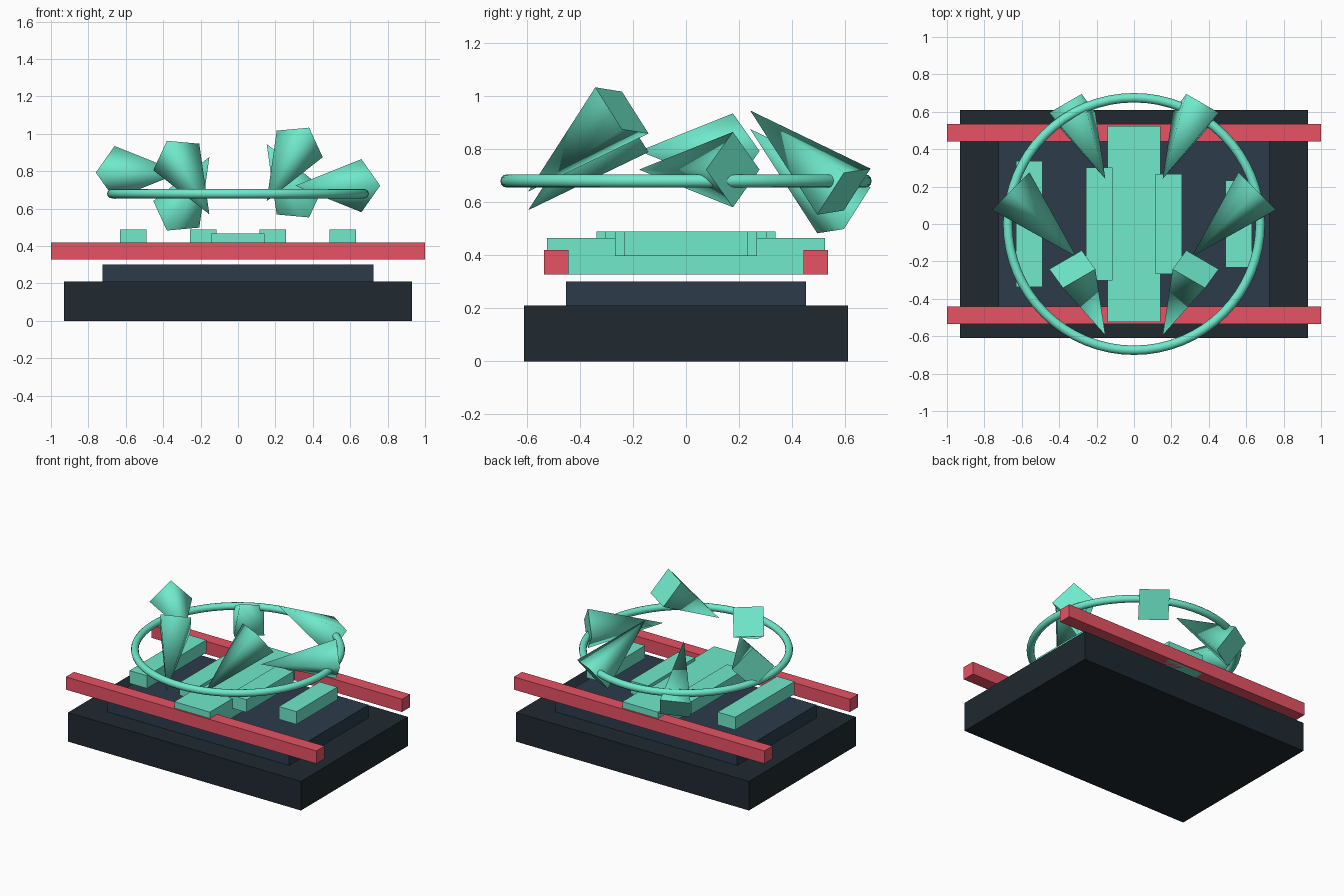
import bpy
from math import cos, sin, pi, radians

if "Cube" in bpy.data.objects:
    bpy.data.objects.remove(bpy.data.objects["Cube"])


def material(name, rgb):
    m = bpy.data.materials.new(name)
    m.diffuse_color = (*rgb, 1)
    m.use_nodes = True
    m.node_tree.nodes["Principled BSDF"].inputs["Base Color"].default_value = m.diffuse_color
    return m


DARK = material("dark_base", (0.014, 0.022, 0.03))
SLATE = material("slate", (0.025, 0.045, 0.07))
RED = material("red", (0.8, 0.085, 0.13))
MINT = material("mint", (0.16, 0.82, 0.6))


def finish(name, mat):
    ob = bpy.context.object
    ob.name = name
    ob.data.materials.append(mat)
    return ob


def box(name, mat, x, y, z):
    """Box from (min, max) ranges."""
    bpy.ops.mesh.primitive_cube_add(size=1, location=[(a + b) / 2 for a, b in (x, y, z)])
    ob = finish(name, mat)
    ob.scale = [b - a for a, b in (x, y, z)]
    bpy.ops.object.transform_apply(location=False, rotation=False, scale=True)
    return ob


# Stepped base
box("base_slab", DARK, (-0.93, 0.93), (-0.61, 0.61), (0, 0.21))
box("upper_step", SLATE, (-0.725, 0.725), (-0.453, 0.453), (0.21, 0.302))

# Long side rails
box("front_rail", RED, (-1, 1), (-0.535, -0.442), (0.328, 0.42))
box("back_rail", RED, (-1, 1), (0.442, 0.535), (0.328, 0.42))

# Centre bar and four bars that shorten from left to right
box("centre_bar", MINT, (-0.142, 0.142), (-0.523, 0.523), (0.328, 0.466))
for i, cx in enumerate((-0.56, -0.186, 0.186, 0.56)):
    half = 0.338 - 0.035 * i
    box(f"key_bar_{i + 1}", MINT, (cx - 0.07, cx + 0.07), (-half, half), (0.397, 0.489))

# Floating ring
bpy.ops.mesh.primitive_torus_add(major_segments=64, minor_segments=12, major_radius=0.675,
                                 minor_radius=0.025, location=(0, 0, 0.68))
finish("ring", MINT)
bpy.ops.object.shade_smooth()

# Six four-sided spikes around the ring, alternating in height
for i in range(6):
    a = i * pi / 3
    bpy.ops.mesh.primitive_cone_add(
        vertices=4, radius1=0.142, radius2=0, depth=0.5,
        location=(0.483 * cos(a), 0.483 * sin(a), 0.723 + 0.07 * (i % 2)),
        rotation=(radians(45), a - pi / 2, 0))
    spike = finish(f"spike_{i + 1}", MINT)
    for f in spike.data.polygons:
        f.use_smooth = len(f.vertices) == 3
